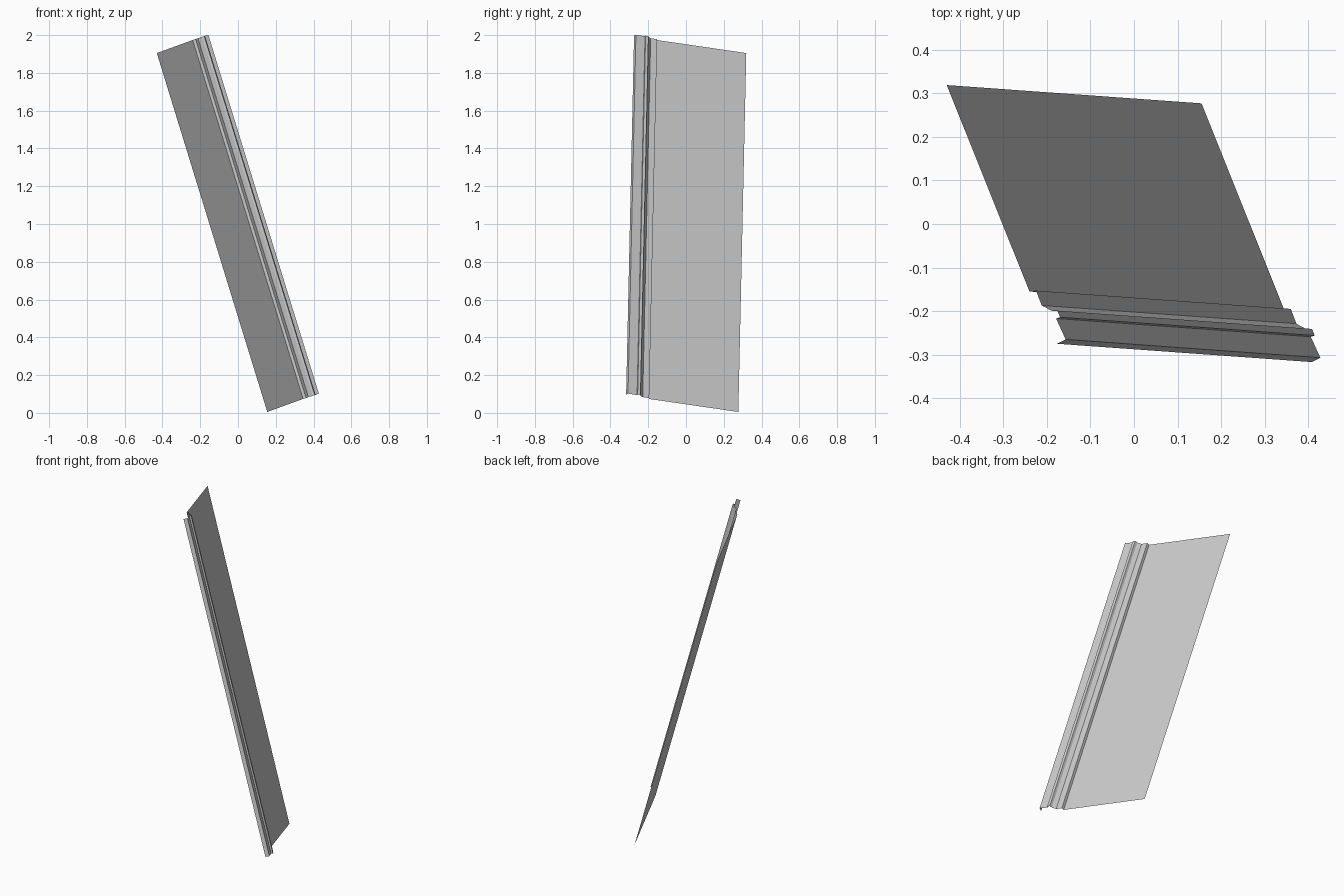
import bpy
import bmesh
from mathutils import Vector

cube = bpy.data.objects.get("Cube")
if cube:
    bpy.data.objects.remove(cube, do_unlink=True)

# Single metal colour
metal = bpy.data.materials.new("plain_grey")
metal.use_nodes = True
grey = (0.6, 0.6, 0.6, 1.0)
metal.diffuse_color = grey
metal.node_tree.nodes["Principled BSDF"].inputs["Base Color"].default_value = grey

# Folded profile at the upper end: wide flange, step, small bead, face strip, return lip
fold_profile = [(-0.43, 0.319), (-0.24, -0.155), (-0.225, -0.153), (-0.212, -0.187),
                (-0.19, -0.199), (-0.176, -0.199), (-0.17, -0.214), (-0.179, -0.217),
                (-0.157, -0.265), (-0.177, -0.275)]
length = Vector((0.585, -0.042, -1.9))
corner = Vector((-0.43, 0.319, 1.905))


def square_cut(x, y):
    """Place a profile point on the end plane square to the length."""
    z = corner.z - (length.x * (x - corner.x) + length.y * (y - corner.y)) / length.z
    return Vector((x, y, z))


# Sweep the profile along the length
bm = bmesh.new()
upper = [bm.verts.new(square_cut(x, y)) for x, y in fold_profile]
edges = [bm.edges.new(pair) for pair in zip(upper, upper[1:])]
swept = bmesh.ops.extrude_edge_only(bm, edges=edges)
bmesh.ops.translate(bm, vec=length,
                    verts=[v for v in swept["geom"] if isinstance(v, bmesh.types.BMVert)])
bmesh.ops.recalc_face_normals(bm, faces=bm.faces)
bm.faces.ensure_lookup_table()
bm.normal_update()
if max(bm.faces, key=lambda f: f.calc_area()).normal.x < 0:
    bmesh.ops.reverse_faces(bm, faces=bm.faces)

mesh = bpy.data.meshes.new("folded_trim_strip")
bm.to_mesh(mesh)
bm.free()
mesh.materials.append(metal)
trim = bpy.data.objects.new("folded_trim_strip", mesh)
bpy.context.collection.objects.link(trim)
